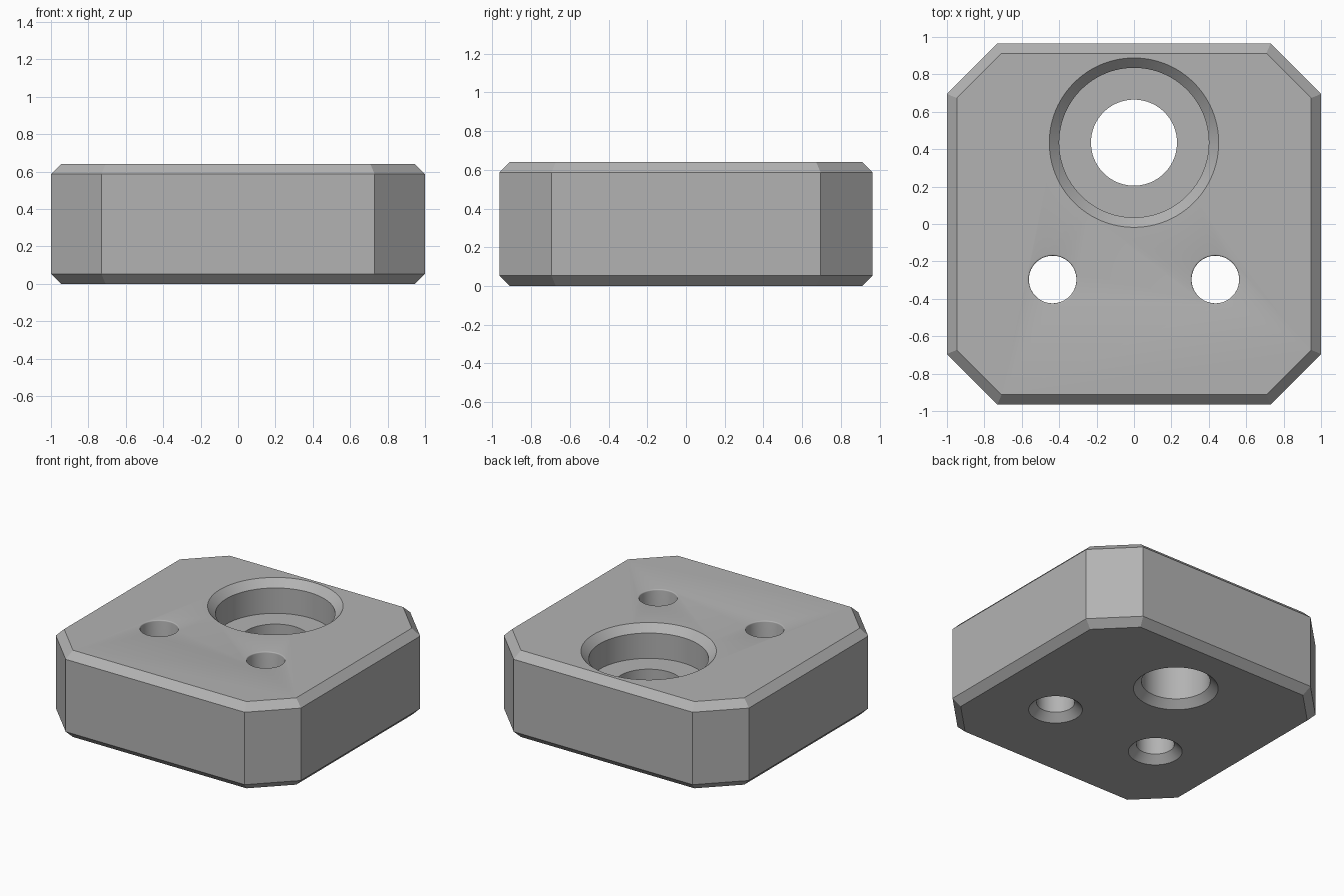
import bpy, bmesh, math
from mathutils import Matrix

H, HALF_X, HALF_Y = 0.64, 1.0, 0.965      # block size
CORNER, BEV = 0.27, 0.053                 # corner cut and edge chamfer
SEGMENTS = 96

cube = bpy.data.objects.get("Cube")
if cube:
    bpy.data.objects.remove(cube, do_unlink=True)

grey = bpy.data.materials.new("machined_grey")
grey.use_nodes = True
colour = (0.45, 0.45, 0.45, 1)
grey.diffuse_color = colour
grey.node_tree.nodes["Principled BSDF"].inputs["Base Color"].default_value = colour


def finish(bm, name):
    bmesh.ops.recalc_face_normals(bm, faces=bm.faces)
    mesh = bpy.data.meshes.new(name)
    bm.to_mesh(mesh)
    bm.free()
    mesh.materials.append(grey)
    obj = bpy.data.objects.new(name, mesh)
    bpy.context.collection.objects.link(obj)
    return obj


def bridge(bm, rings):
    for low, high in zip(rings, rings[1:]):
        n = len(low)
        for i in range(n):
            j = (i + 1) % n
            bm.faces.new((low[i], low[j], high[j], high[i]))
    bm.faces.new(rings[0][::-1])
    bm.faces.new(rings[-1])


def octagon(bm, inset, z):
    # Octagon whose eight sides all move inwards by the same distance
    x, y = HALF_X - inset, HALF_Y - inset
    c = CORNER - inset * (1 - math.tan(math.pi / 8))
    quarter = [(x, y - c), (x - c, y)]
    flipped = [(-px, py) for px, py in quarter[::-1]]
    half = quarter + flipped
    outline = half + [(-px, -py) for px, py in half]
    return [bm.verts.new((px, py, z)) for px, py in outline]


def lathe(name, profile, x, y):
    bm = bmesh.new()
    rings = []
    for r, z in profile:
        ring = bmesh.ops.create_circle(bm, segments=SEGMENTS, radius=r,
                                       matrix=Matrix.Translation((x, y, z)))
        rings.append(ring["verts"])
    bridge(bm, rings)
    cutter = finish(bm, name)
    cutter.hide_render = True
    return cutter


# Chamfered block
bm = bmesh.new()
bridge(bm, [octagon(bm, BEV, 0), octagon(bm, 0, BEV),
            octagon(bm, 0, H - BEV), octagon(bm, BEV, H)])
block = finish(bm, "mounting_block")

# Stepped bore, chamfered at both ends
BORE, SEAT, FLOOR = 0.23, 0.40, 0.40
cutters = [lathe("stepped_bore_cutter",
                 [(BORE + 2 * BEV, -BEV), (BORE, BEV), (BORE, FLOOR), (SEAT, FLOOR),
                  (SEAT, H - BEV), (SEAT + 2 * BEV, H + BEV)], 0, 0.435)]

# Two bolt holes: countersunk below, slightly rounded lip above
HOLE, LIP, STEPS = 0.127, 0.008, 4
arc = [k * math.pi / 2 / STEPS for k in range(STEPS + 1)]
lip = [(HOLE + LIP * (1 - math.cos(a)), H - LIP + LIP * math.sin(a)) for a in arc]
hole_profile = ([(HOLE + 2 * BEV, -BEV), (HOLE, BEV)] + lip
                + [(HOLE + LIP, H + BEV)])
for side, label in ((1, "left"), (-1, "right")):
    cutters.append(lathe(label + "_bolt_hole_cutter", hole_profile, side * 0.435, -0.297))

# Cut the holes, then shade
bpy.ops.object.select_all(action='DESELECT')
block.select_set(True)
bpy.context.view_layer.objects.active = block
for cutter in cutters:
    mod = block.modifiers.new(cutter.name, 'BOOLEAN')
    mod.operation, mod.solver, mod.object = 'DIFFERENCE', 'EXACT', cutter
    bpy.ops.object.modifier_apply(modifier=mod.name)
    bpy.data.objects.remove(cutter, do_unlink=True)
bpy.ops.object.shade_smooth_by_angle(angle=math.radians(30))
